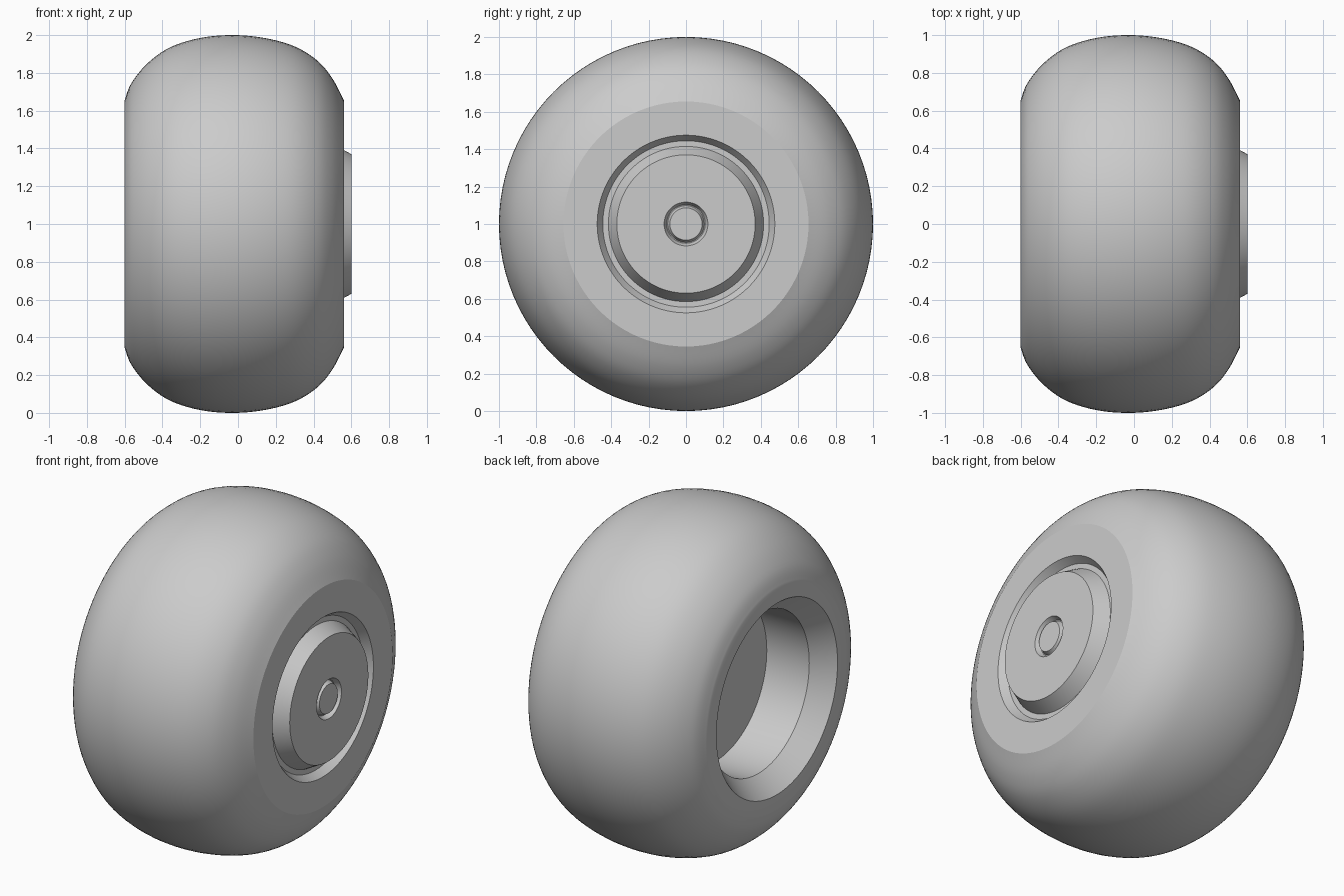
import bpy, bmesh, math

if "Cube" in bpy.data.objects:
    bpy.data.objects.remove(bpy.data.objects["Cube"])

CENTRE_Z = 1.0


def catmull(pts, steps=5):
    """Smooth curve through a few profile points."""
    p = [pts[0]] + pts + [pts[-1]]
    out = []
    for i in range(1, len(p) - 2):
        for s in range(steps):
            t = s / steps
            out.append(tuple(
                0.5 * (2 * b + (c - a) * t + (2 * a - 5 * b + 4 * c - d) * t * t
                       + (3 * b - a - 3 * c + d) * t ** 3)
                for a, b, c, d in zip(p[i - 1], p[i], p[i + 1], p[i + 2])))
    return out + [pts[-1]]


def lathe(name, profile, sides, cap_start=False, cap_end=False, angle=25):
    """Spin an (x, radius) profile around the axle."""
    bm = bmesh.new()
    rings = []
    for x, r in profile:
        rings.append([bm.verts.new((x, r * math.cos(a), CENTRE_Z + r * math.sin(a)))
                      for a in (2 * math.pi * j / sides for j in range(sides))])
    for a, b in zip(rings, rings[1:]):
        for j in range(sides):
            k = (j + 1) % sides
            bm.faces.new((a[j], a[k], b[k], b[j]))
    if cap_start:
        bm.faces.new(rings[0][::-1])
    if cap_end:
        bm.faces.new(rings[-1])
    mesh = bpy.data.meshes.new(name)
    bm.to_mesh(mesh)
    bm.free()
    obj = bpy.data.objects.new(name, mesh)
    bpy.context.collection.objects.link(obj)
    bpy.ops.object.select_all(action='DESELECT')
    obj.select_set(True)
    bpy.context.view_layer.objects.active = obj
    bpy.ops.object.shade_smooth_by_angle(angle=math.radians(angle))
    return obj


SIDES = 96

# Tyre: rounded tread with flat side walls
tread = catmull([(-0.60, 0.655), (-0.565, 0.745), (-0.48, 0.85), (-0.36, 0.935),
                 (-0.20, 0.985), (-0.03, 1.0), (0.14, 0.985), (0.30, 0.94),
                 (0.42, 0.865), (0.50, 0.77), (0.56, 0.655)])
lathe("tyre", [(-0.60, 0.57)] + tread + [(0.56, 0.57)], SIDES)

# Open back of the rim: chamfered lip, deep barrel, flat floor
lathe("rim_barrel", [(-0.20, 0.475), (-0.48, 0.475), (-0.60, 0.57)],
      SIDES, cap_start=True)

# Hub face: groove, raised hub cap, small groove around the centre button
lathe("hub_face", [(0.56, 0.57), (0.56, 0.475), (0.515, 0.445), (0.515, 0.415),
                   (0.60, 0.37), (0.60, 0.117), (0.57, 0.103), (0.57, 0.098),
                   (0.597, 0.086)],
      SIDES, cap_end=True)
